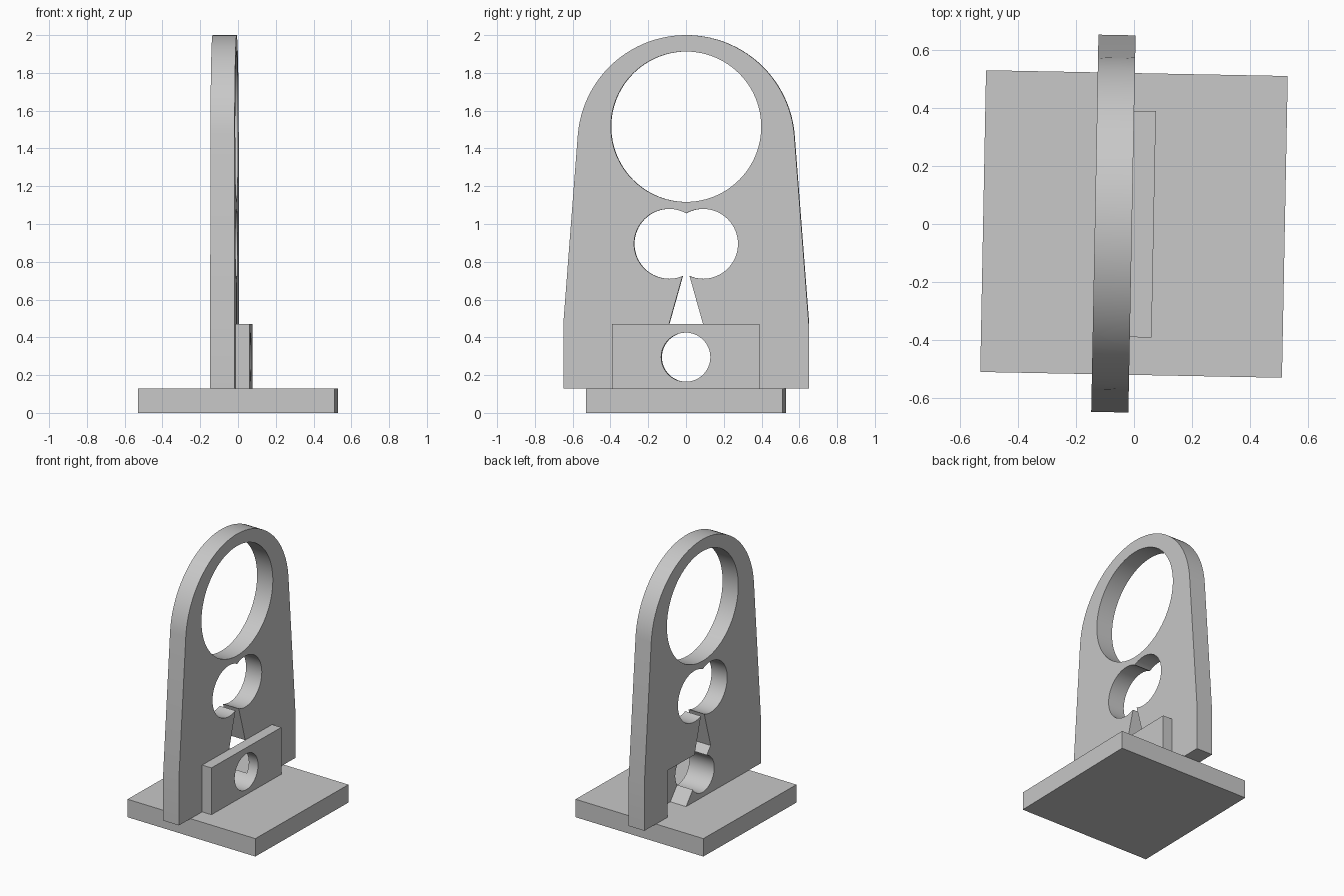
import bpy, bmesh
from math import cos, sin, pi, radians
from mathutils import Matrix

cube = bpy.data.objects.get("Cube")
if cube:
    bpy.data.objects.remove(cube, do_unlink=True)

grey = bpy.data.materials.new("plain_grey")
grey.use_nodes = True
grey.diffuse_color = (0.58, 0.58, 0.58, 1)
grey.node_tree.nodes["Principled BSDF"].inputs["Base Color"].default_value = grey.diffuse_color

TURN = Matrix.Rotation(radians(-1.1), 4, "Z")  # whole model sits slightly turned
BACK, FACE, PLATE = -0.135, -0.007, 0.068      # layers along x
BASE_TOP, LEDGE = 0.13, 0.47


def arc(y, z, r, start=0, end=2 * pi, n=64, closed=True):
    steps = n if closed else n - 1
    return [(y + r * cos(start + (end - start) * i / steps),
             z + r * sin(start + (end - start) * i / steps)) for i in range(n)]


def slab(name, outline, x0, x1):
    """Extrude a y-z outline from x0 to x1."""
    bm = bmesh.new()
    face = bm.faces.new([bm.verts.new((x0, y, z)) for y, z in outline])
    ext = bmesh.ops.extrude_face_region(bm, geom=[face])
    moved = [v for v in ext["geom"] if isinstance(v, bmesh.types.BMVert)]
    bmesh.ops.translate(bm, verts=moved, vec=(x1 - x0, 0, 0))
    bmesh.ops.recalc_face_normals(bm, faces=bm.faces)
    bm.transform(TURN)
    mesh = bpy.data.meshes.new(name)
    bm.to_mesh(mesh)
    bm.free()
    mesh.materials.append(grey)
    obj = bpy.data.objects.new(name, mesh)
    bpy.context.collection.objects.link(obj)
    return obj


def select(obj):
    bpy.ops.object.select_all(action="DESELECT")
    obj.select_set(True)
    bpy.context.view_layer.objects.active = obj


def cut(obj, outline):
    """Cut an outline right through an object along x."""
    cutter = slab("cutter", outline, -0.4, 0.4)
    cutter.hide_render = True
    mod = obj.modifiers.new("cut", "BOOLEAN")
    mod.operation, mod.solver, mod.object = "DIFFERENCE", "EXACT", cutter
    select(obj)
    bpy.ops.object.modifier_apply(modifier=mod.name)
    bpy.data.objects.remove(cutter, do_unlink=True)


def box(y, z0, z1):
    return [(-y, z0), (y, z0), (y, z1), (-y, z1)]


# Square base
base = slab("base", box(0.52, 0, BASE_TOP), -0.52, 0.52)

# Upright with tapered sides and a rounded top
lean = radians(4.6)
outline = [(-0.65, LEDGE), (-0.65, BASE_TOP), (0.65, BASE_TOP), (0.65, LEDGE)]
outline += arc(0, 1.425, 0.575, lean, pi - lean, 48, False)
upright = slab("upright", outline, BACK, FACE)

# Openings: large ring, twin lobes, bolt hole
bolt_hole = arc(0, 0.295, 0.13)
cut(upright, arc(0, 1.515, 0.398, n=96))
for side in (-1, 1):
    cut(upright, arc(side * 0.09, 0.895, 0.185))

# Flared slot running into a slanted pocket behind the plate
cut(upright, [(-0.01, 0.755), (-0.09, LEDGE), (0.29, 0), (0.39, 0),
              (0.39, LEDGE), (0.09, LEDGE), (0.01, 0.755)])
cut(upright, bolt_hole)

# Mounting plate on the face of the upright
plate = slab("mounting_plate", box(0.39, BASE_TOP, LEDGE), FACE, PLATE)
cut(plate, bolt_hole)

for obj in (upright, plate):
    select(obj)
    bpy.ops.object.shade_smooth_by_angle(angle=radians(30))
